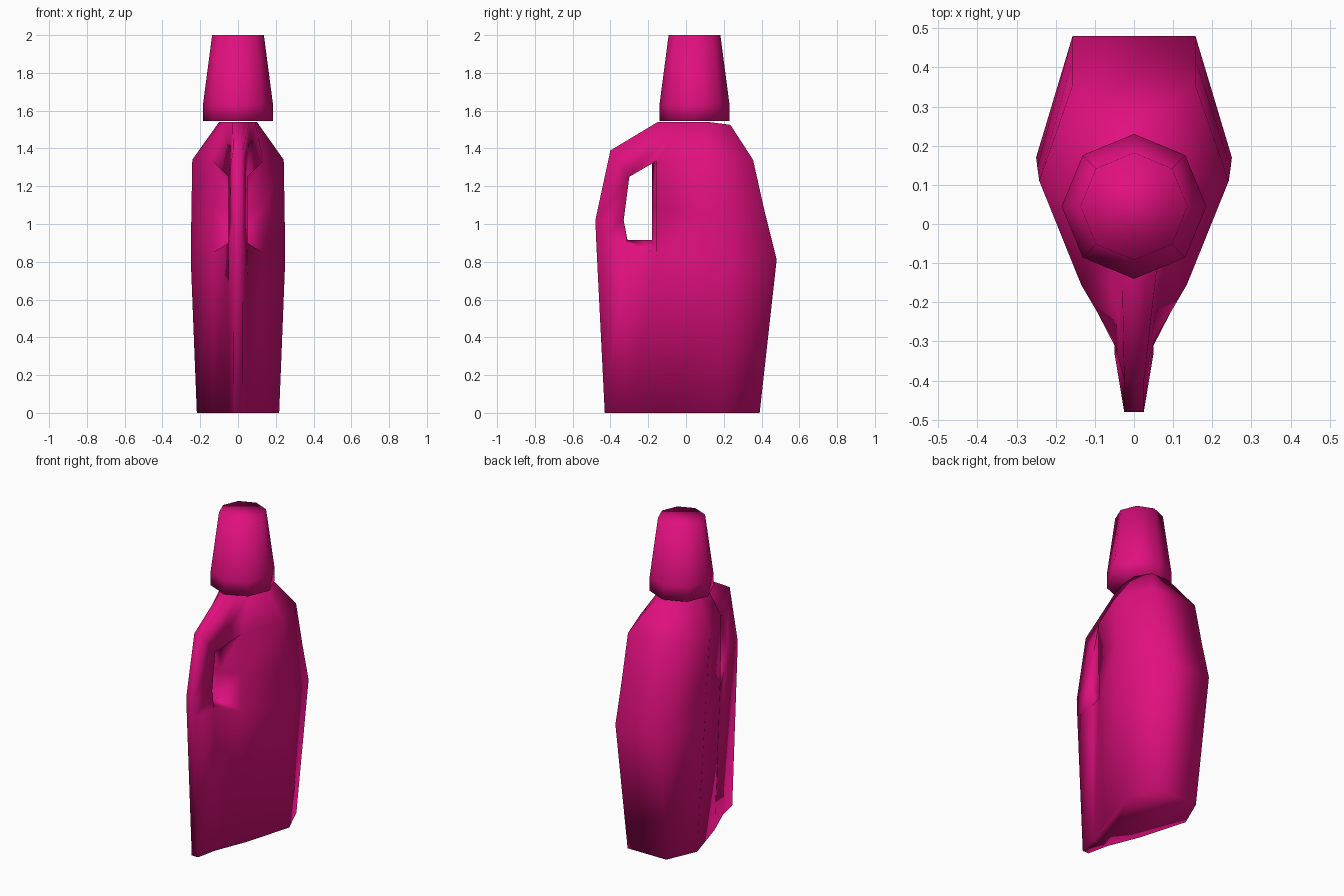
import bpy
import bmesh
from math import cos, sin, tau

default_cube = bpy.data.objects.get("Cube")
if default_cube:
    bpy.data.objects.remove(default_cube, do_unlink=True)

# One glossy-pink plastic colour for everything
pink = bpy.data.materials.new("magenta plastic")
pink.use_nodes = True
pink.diffuse_color = (0.75, 0.005, 0.21, 1)
shader = next(n for n in pink.node_tree.nodes if n.type == 'BSDF_PRINCIPLED')
shader.inputs["Base Color"].default_value = pink.diffuse_color


def finish(name, bm):
    """Turn a bmesh into a smooth, coloured object."""
    bmesh.ops.recalc_face_normals(bm, faces=bm.faces)
    mesh = bpy.data.meshes.new(name)
    bm.to_mesh(mesh)
    bm.free()
    mesh.materials.append(pink)
    for face in mesh.polygons:
        face.use_smooth = True
    obj = bpy.data.objects.new(name, mesh)
    bpy.context.collection.objects.link(obj)
    return obj


def skin(bm, rings, skip=()):
    """Join closed rings with quads, cap both ends, leave skipped cells open."""
    count = len(rings[0])
    for r, (low, high) in enumerate(zip(rings, rings[1:])):
        for i in range(count):
            j = (i + 1) % count
            if (r, i) not in skip:
                bm.faces.new((low[i], low[j], high[j], high[i]))
    bm.faces.new(rings[0])
    bm.faces.new(rings[-1])


# Bottle half-sections, bottom to top; each runs grip, hole front, hole back, side, back
sections = [
    [(.022, -.43, 0), (.05, -.3, 0), (.13, -.1, 0), (.218, .2, 0), (.135, .39, 0)],
    [(.025, -.475, .9), (.05, -.31, .9), (.13, -.155, .85), (.25, .17, .81), (.157, .48, .81)],
    [(.025, -.48, 1.02), (.05, -.33, 1.02), (.135, -.155, 1.08), (.247, .145, 1.05), (.157, .42, 1.05)],
    [(.025, -.4, 1.39), (.05, -.3, 1.25), (.135, -.155, 1.335), (.242, .11, 1.34), (.157, .355, 1.34)],
    [(.03, -.15, 1.54), (.06, -.1, 1.54), (.09, 0, 1.54), (.1, .12, 1.54), (.06, .235, 1.525)],
]
bm = bmesh.new()
rings = []
for half in sections:
    mirrored = [(-x, y, z) for x, y, z in reversed(half)]
    rings.append([bm.verts.new(p) for p in half + mirrored])
last = len(rings[0]) - 1
skin(bm, rings, {(r, i) for r in (1, 2) for i in (1, last - 2)})

# Handle hole: line it from each outer rim to a narrower waist in the middle
waist = [bm.verts.new((0, y, z)) for y, z in
         [(-.31, .915), (-.33, 1.02), (-.3, 1.25), (-.18, 1.32), (-.18, 1.08), (-.18, .915)]]
for front, back in ((1, 2), (last - 1, last - 2)):
    rim = [rings[r][front] for r in (1, 2, 3)] + [rings[r][back] for r in (3, 2, 1)]
    for i in range(len(rim)):
        j = (i + 1) % len(rim)
        bm.faces.new((rim[i], rim[j], waist[j], waist[i]))
finish("bottle_body", bm)

# Eight-sided tapered cap
bm = bmesh.new()
cap_rings = []
for radius, z in ((.185, 1.545), (.185, 1.635), (.137, 2)):
    cap_rings.append([bm.verts.new((radius * cos(tau * k / 8), radius * sin(tau * k / 8), z))
                      for k in range(8)])
skin(bm, cap_rings)
cap = finish("cap", bm)
cap.location.y = .045
